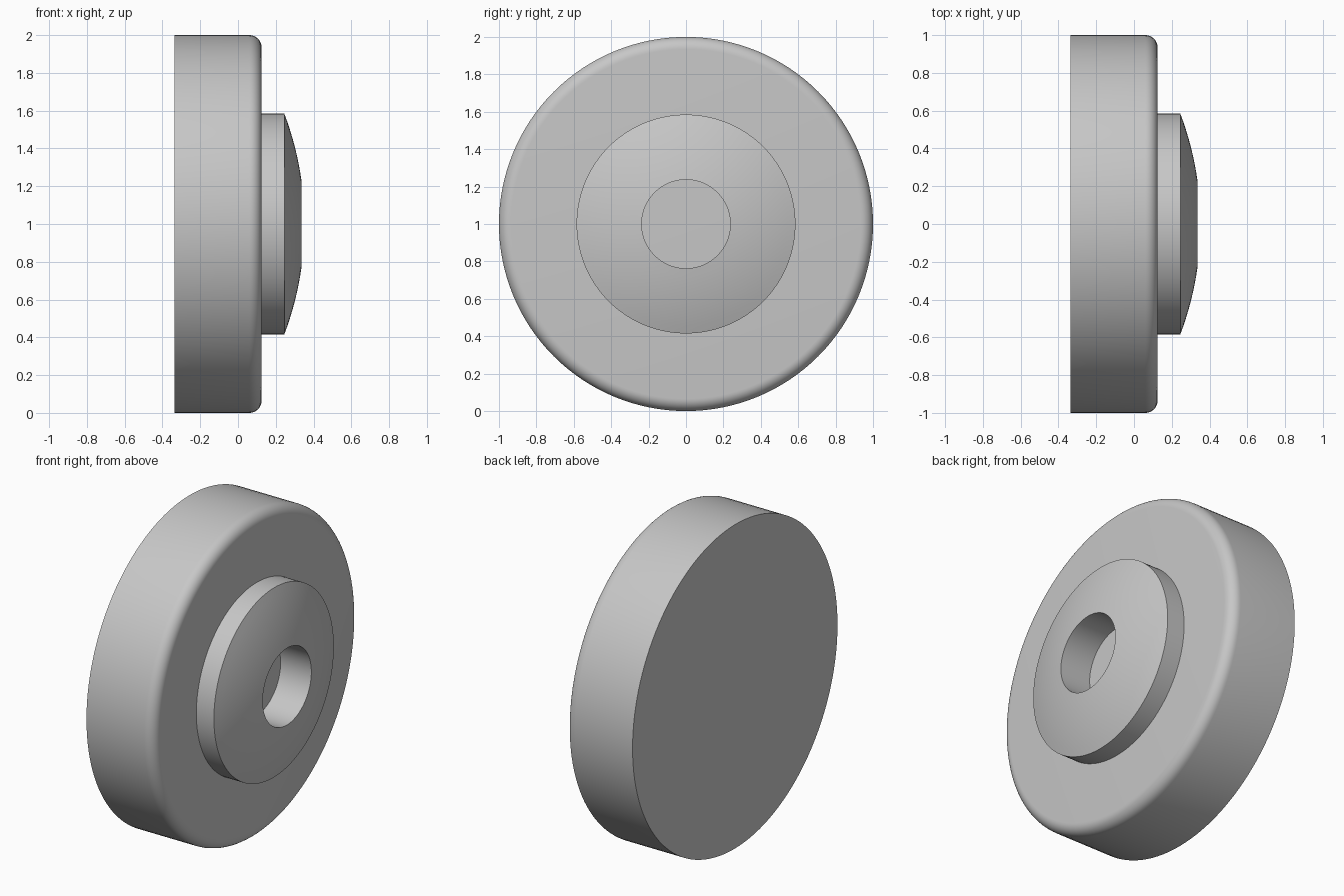
import bpy, bmesh
from math import radians, sin, cos, sqrt
from mathutils import Matrix, Vector

cube = bpy.data.objects.get("Cube")
if cube:
    bpy.data.objects.remove(cube, do_unlink=True)

# Plain grey material
grey = bpy.data.materials.new("plain_grey")
grey.use_nodes = True
colour = (0.57, 0.57, 0.57, 1)
grey.diffuse_color = colour
grey.node_tree.nodes["Principled BSDF"].inputs["Base Color"].default_value = colour

SEGMENTS = 128


def lathe(name, profile):
    """Spin a profile of (x, radius) points around the x axis at z = 1."""
    bm = bmesh.new()
    verts = [bm.verts.new((x, 0, r)) for x, r in profile]
    edges = [bm.edges.new(pair) for pair in zip(verts, verts[1:])]
    bmesh.ops.spin(bm, geom=verts + edges, cent=(0, 0, 0), axis=(1, 0, 0),
                   angle=radians(360), steps=SEGMENTS, use_duplicate=False)
    bmesh.ops.remove_doubles(bm, verts=bm.verts, dist=0.0001)
    bmesh.ops.recalc_face_normals(bm, faces=bm.faces)
    bmesh.ops.transform(bm, matrix=Matrix.Translation(Vector((0, 0, 1))), verts=bm.verts)
    mesh = bpy.data.meshes.new(name)
    bm.to_mesh(mesh)
    bm.free()
    mesh.materials.append(grey)
    obj = bpy.data.objects.new(name, mesh)
    bpy.context.collection.objects.link(obj)
    bpy.ops.object.select_all(action="DESELECT")
    obj.select_set(True)
    bpy.context.view_layer.objects.active = obj
    bpy.ops.object.shade_smooth_by_angle(angle=radians(25))
    return obj


# Main disc, rounded on the hub side
BACK, FACE, FILLET = -0.335, 0.125, 0.065
fillet = [(FACE - FILLET + FILLET * sin(radians(a)), 1 - FILLET + FILLET * cos(radians(a)))
          for a in range(0, 91, 10)]
lathe("disc", [(BACK, 0), (BACK, 1)] + fillet + [(FACE, 0)])

# Raised hub with a gently domed face and a blind centre hole
TIP, SHOULDER, HUB_R, HOLE_R, DOME_R = 0.335, 0.245, 0.585, 0.237, 1.6
dome_radii = [HUB_R + (HOLE_R - HUB_R) * i / 8 for i in range(9)]
rise = [sqrt(DOME_R ** 2 - r ** 2) for r in dome_radii]
scale = (TIP - SHOULDER) / (rise[-1] - rise[0])
dome = [(SHOULDER + (h - rise[0]) * scale, r) for h, r in zip(rise, dome_radii)]
lathe("hub", [(FACE, HUB_R)] + dome + [(FACE, HOLE_R)])
